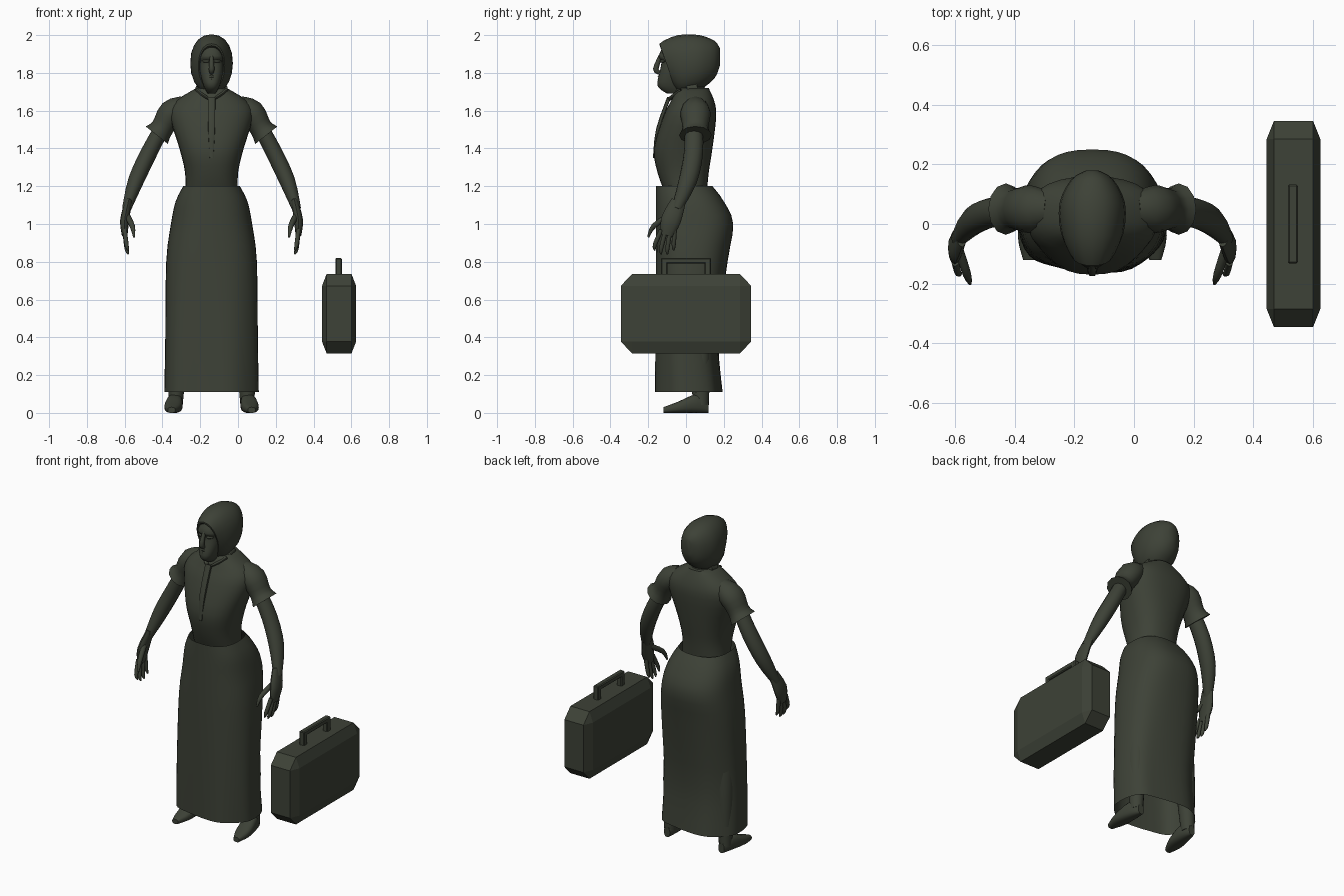
import bpy, bmesh, math
from itertools import product
from mathutils import Vector

cube = bpy.data.objects.get("Cube")
if cube:
    bpy.data.objects.remove(cube, do_unlink=True)

MIDDLE = -.14  # sideways position of the figure

olive = bpy.data.materials.new("dark olive")
olive.use_nodes = True
colour = (.047, .054, .038, 1)
olive.diffuse_color = colour
olive.node_tree.nodes["Principled BSDF"].inputs["Base Color"].default_value = colour


def finish(name, bm, smooth=True):
    bmesh.ops.recalc_face_normals(bm, faces=bm.faces)
    mesh = bpy.data.meshes.new(name)
    bm.to_mesh(mesh)
    bm.free()
    mesh.materials.append(olive)
    ob = bpy.data.objects.new(name, mesh)
    bpy.context.collection.objects.link(ob)
    if smooth:
        bpy.ops.object.select_all(action='DESELECT')
        ob.select_set(True)
        bpy.context.view_layer.objects.active = ob
        bpy.ops.object.shade_smooth_by_angle(angle=math.radians(45))


def spline(keys, steps=3):
    """Rows running smoothly through a few key rows."""
    keys = [Vector(k) for k in keys]
    last = len(keys) - 1
    rows = []
    for i in range(last):
        a, b = keys[i], keys[i + 1]
        slope_a = (b - keys[max(i - 1, 0)]) / 2
        slope_b = (keys[min(i + 2, last)] - a) / 2
        for step in range(steps):
            t = step / steps
            ease = t * t * (3 - 2 * t)
            rows.append(a.lerp(b, ease) + slope_a * t * (1 - t) ** 2 - slope_b * t * t * (1 - t))
    return rows + [keys[last]]


def oval(centre, u, v, sides, power):
    """Ring of points; a power below one makes it boxier."""
    def soften(value):
        return math.copysign(abs(value) ** power, value)
    angles = [math.tau * i / sides for i in range(sides)]
    return [centre + u * soften(math.cos(a)) + v * soften(math.sin(a)) for a in angles]


def loft(name, rings, close_start=True, close_end=True):
    bm = bmesh.new()
    loops = [[bm.verts.new(p) for p in ring] for ring in rings]
    for low, high in zip(loops, loops[1:]):
        for i in range(len(low)):
            bm.faces.new((low[i - 1], low[i], high[i], high[i - 1]))
    if close_start:
        bm.faces.new(loops[0])
    if close_end:
        bm.faces.new(loops[-1])
    finish(name, bm)


def level_ring(z, half, front, back, sides=28, power=.85):
    depth = (back - front) / 2
    centre = Vector((MIDDLE, front + depth, z))
    return oval(centre, Vector((half, 0, 0)), Vector((0, depth, 0)), sides, power)


def upright_ring(x, y, half, low, high, lean=0, power=.9):
    height = (high - low) / 2
    centre = Vector((MIDDLE + x, y, low + height))
    return oval(centre, Vector((half, 0, 0)), Vector((0, lean, height)), 20, power)


def tube(name, keys, side=1, depth=1, sides=12, power=1):
    """Limb through keys of x, y, z and radius; depth widens it front to back."""
    rows = spline(keys)
    centres = [Vector((MIDDLE + side * x, y, z)) for x, y, z, radius in rows]
    rings = []
    for i, row in enumerate(rows):
        after = centres[min(i + 1, len(rows) - 1)]
        along = (after - centres[max(i - 1, 0)]).normalized()
        reference = Vector((0, 0, 1)) if abs(along.y) > .9 else Vector((0, 1, 0))
        u = along.cross(reference).normalized()
        rings.append(oval(centres[i], u * row[3], along.cross(u) * row[3] * depth, sides, power))
    loft(name, rings)


# Skirt: flat front, full seat, soft folds growing toward the open hem
skirt = []
for z, half, back in spline([(.11, .25, .19), (.4, .245, .17), (.8, .24, .22),
                             (1, .215, .25), (1.12, .19, .2), (1.2, .15, .14)]):
    ring = level_ring(z, half, -.16, back, 40, .8)
    for i, point in enumerate(ring):
        point.y -= .01 * max(0, .9 - z) * math.cos(i * math.pi / 4)
    skirt.append(ring)
loft("skirt", skirt, False, False)

# Blouse with its placket, and the neck
loft("blouse", [level_ring(*row) for row in spline([
    (1.16, .14, -.11, .11), (1.27, .14, -.15, .12), (1.4, .17, -.17, .14),
    (1.57, .22, -.12, .16), (1.65, .19, -.08, .15), (1.72, .08, -.05, .12)])])
tube("button_placket", [(0, -.09, 1.67, .02), (0, -.15, 1.5, .018), (0, -.17, 1.35, .01)],
     depth=.5, power=.5)
tube("neck", [(0, .05, 1.66, .07), (0, 0, 1.82, .055)])

# Head scarf, lofted from the face opening to the back of the head
scarf = spline([(-.08, .06, 1.75, 1.93), (-.1, .07, 1.72, 1.955), (-.03, .105, 1.69, 2),
                (.07, .11, 1.71, 2), (.15, .07, 1.77, 1.97), (.18, .02, 1.84, 1.93)])
loft("head_scarf", [upright_ring(0, y, half, low, high, min(0, y) * .4)
                    for y, half, low, high in scarf], False)

# Face, with a jutting chin and brow
face = spline([(1.69, .02, -.1), (1.73, .042, -.15), (1.8, .06, -.14),
               (1.86, .063, -.13), (1.89, .064, -.145), (1.96, .04, -.11)])
loft("face", [level_ring(z, half, front, 0) for z, half, front in face])
tube("nose", [(0, -.135, 1.89, .01), (0, -.16, 1.82, .015), (0, -.14, 1.8, .01)])
for name, z in ("upper_lip", 1.78), ("lower_lip", 1.766):
    tube(name, [(-.02, -.13, z, .003), (0, -.143, z, .007), (.02, -.13, z, .003)])

# Parts in left and right pairs
for side, label in (1, "left_"), (-1, "right_"):
    for name, z in ("brow", 1.89), ("eye", 1.862):
        tube(label + name, [(.01, -.13, z, .004), (.03, -.13, z, .008), (.05, -.11, z, .004)], side)
    tube(label + "collar", [(.07, .06, 1.72, .012), (.07, -.02, 1.7, .012), (.01, -.09, 1.66, .006)],
         side, depth=2)
    tube(label + "sleeve", [(.14, .05, 1.63, .05), (.21, .05, 1.59, .07),
                            (.26, .05, 1.51, .06), (.29, .05, 1.47, .075)], side, depth=1.15)
    tube(label + "arm", [(.25, .04, 1.53, .04), (.33, .04, 1.38, .044),
                         (.4, .01, 1.23, .042), (.45, -.05, 1.08, .024)], side, depth=1.15)
    tube(label + "hand", [(.44, -.04, 1.12, .018), (.46, -.08, 1.02, .024),
                          (.46, -.1, .94, .015)], side, depth=2.2)
    # Fingers fan out front to back
    for finger in range(4):
        spread = finger / 3
        root, tip = -.13 + .07 * spread, -.165 + .1 * spread
        end = .83 + .03 * abs(2 * spread - 1)
        tube(f"{label}finger_{finger}", [(.46, root, .97, .012), (.45, tip, end + .03, .011),
                                         (.44, tip, end, .004)], side)
    tube(label + "thumb", [(.45, -.08, 1.05, .016), (.42, -.17, .99, .014), (.41, -.2, .93, .005)], side)
    # Lower leg and shoe
    tube(label + "leg", [(.17, .06, .6, .06), (.18, .07, .35, .055), (.19, .08, .04, .037)],
         side, depth=1.1)
    shoe = spline([(.12, .02, .06), (.06, .04, .1), (-.04, .046, .06), (-.12, .02, .03)])
    loft(label + "shoe", [upright_ring(side * (.2 - y / 10), y, half, 0, top, power=.75)
                          for y, half, top in shoe])

# Suitcase: a box with every edge and corner cut away
half_size, cut = Vector((.09, .345, .21)), Vector((.024, .06, .062))
bm = bmesh.new()
for axis in range(3):
    for signs in product((-1, 1), repeat=3):
        corner = half_size - cut
        corner[axis] = half_size[axis]
        bm.verts.new(Vector((.535, 0, .525)) + corner * Vector(signs))
bmesh.ops.convex_hull(bm, input=bm.verts)
bmesh.ops.dissolve_limit(bm, angle_limit=.01, verts=bm.verts, edges=bm.edges)
finish("suitcase", bm, False)


def block(name, y, z, length, height):
    bm = bmesh.new()
    bmesh.ops.create_cube(bm, size=1)
    for v in bm.verts:
        v.co = Vector((.533, y, z)) + v.co * Vector((.034, length, height))
    bmesh.ops.bevel(bm, geom=bm.edges[:], offset=.005, segments=1, affect='EDGES')
    finish(name, bm, False)


# Carrying handle on two posts
block("suitcase_handle", 0, .805, .265, .03)
block("front_handle_post", -.115, .76, .035, .08)
block("back_handle_post", .115, .76, .035, .08)
